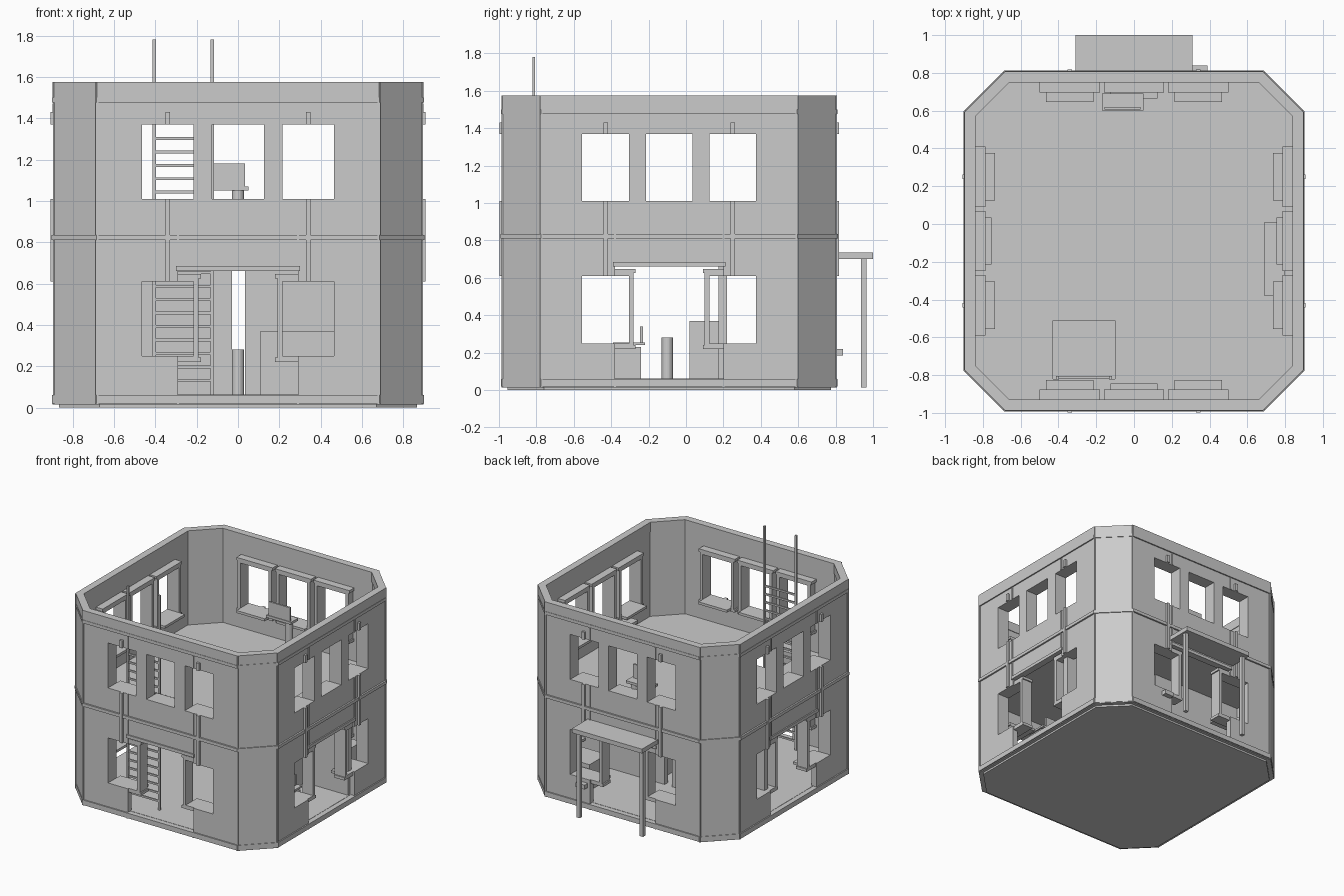
import bpy, bmesh
from math import pi
from mathutils import Matrix, Vector

if "Cube" in bpy.data.objects:
    bpy.data.objects.remove(bpy.data.objects["Cube"])

grey = bpy.data.materials.new("plain_grey")
grey.use_nodes = True
tone = (0.6, 0.6, 0.6, 1)
grey.diffuse_color = tone
grey.node_tree.nodes["Principled BSDF"].inputs["Base Color"].default_value = tone

CENTRE = Matrix.Translation((0, -0.09, 0))
HALF, CORNER, TOP, FLOOR2 = 0.89, 0.68, 1.575, 0.82


def finish(name, bm, matrix=None):
    bmesh.ops.recalc_face_normals(bm, faces=bm.faces)
    mesh = bpy.data.meshes.new(name)
    bm.to_mesh(mesh)
    bm.free()
    mesh.materials.append(grey)
    obj = bpy.data.objects.new(name, mesh)
    bpy.context.collection.objects.link(obj)
    if matrix:
        obj.matrix_world = matrix
    return obj


def add_box(bm, x0, x1, y0, y1, z0, z1):
    size = Matrix.Diagonal((x1 - x0, y1 - y0, z1 - z0, 1))
    mid = Matrix.Translation(((x0 + x1) / 2, (y0 + y1) / 2, (z0 + z1) / 2))
    bmesh.ops.create_cube(bm, size=1, matrix=mid @ size)


def boxes(name, items, matrix=None):
    bm = bmesh.new()
    for item in items:
        add_box(bm, *item)
    return finish(name, bm, matrix)


def cylinder(name, x, y, z0, z1, radius):
    bm = bmesh.new()
    bmesh.ops.create_cone(bm, cap_ends=True, segments=20, radius1=radius, radius2=radius,
                          depth=z1 - z0, matrix=Matrix.Translation((x, y, (z0 + z1) / 2)))
    return finish(name, bm)


def octagon(half):
    c = CORNER + (half - HALF) * 0.414
    pts = []
    for k in range(4):
        turn = Matrix.Rotation(k * pi / 2, 3, 'Z')
        pts += [turn @ Vector((-c, -half, 0)), turn @ Vector((c, -half, 0))]
    return pts


# Octagonal band with an open middle
def ring(name, outer, inner, z0, z1):
    bm = bmesh.new()
    loops = [[bm.verts.new((p.x, p.y, z)) for p in octagon(h)]
             for h, z in ((outer, z0), (outer, z1), (inner, z1), (inner, z0))]
    for a, b in zip(loops, loops[1:] + loops[:1]):
        for i in range(8):
            j = (i + 1) % 8
            bm.faces.new((a[i], a[j], b[j], b[i]))
    return finish(name, bm, CENTRE)


def slab(name, half, z0, z1):
    bm = bmesh.new()
    face = bm.faces.new([bm.verts.new((p.x, p.y, z0)) for p in octagon(half)])
    new = bmesh.ops.extrude_face_region(bm, geom=[face])["geom"]
    bmesh.ops.translate(bm, vec=(0, 0, z1 - z0), verts=[v for v in new if isinstance(v, bmesh.types.BMVert)])
    return finish(name, bm, CENTRE)


# Wall sheet with rectangular openings, thickened inwards
WINDOWS = [(u, z) for z in (0.25, 1.01) for u in (-0.34, 0, 0.34) if u or z > 1]
OPENINGS = [(u - 0.125, u + 0.125, z, z + 0.36) for u, z in WINDOWS]
OPENINGS.append((-0.29, 0.29, 0.06, 0.66))


def wall(name, matrix):
    us = sorted({-CORNER, CORNER} | {round(v, 3) for o in OPENINGS for v in o[:2]})
    zs = sorted({0.015, TOP} | {round(v, 3) for o in OPENINGS for v in o[2:]})
    bm = bmesh.new()
    grid = {(u, z): bm.verts.new((u, -HALF, z)) for u in us for z in zs}
    for u0, u1 in zip(us, us[1:]):
        for z0, z1 in zip(zs, zs[1:]):
            um, zm = (u0 + u1) / 2, (z0 + z1) / 2
            if not any(a < um < b and c < zm < d for a, b, c, d in OPENINGS):
                bm.faces.new([grid[k] for k in ((u0, z0), (u1, z0), (u1, z1), (u0, z1))])
    bmesh.ops.delete(bm, geom=[v for v in bm.verts if not v.link_faces], context='VERTS')
    obj = finish(name, bm, matrix)
    mod = obj.modifiers.new("thickness", 'SOLIDIFY')
    mod.thickness = 0.045
    # Facing outwards is local -y
    if obj.data.polygons[0].normal.y > 0:
        obj.data.flip_normals()
    mod.offset = -1


# Window lining: jambs, head, sill and a deeper inner shelf
def window_frame(u, z):
    out, inn = -HALF + 0.01, -0.785
    parts = [(u + s * 0.1375 - 0.0125, u + s * 0.1375 + 0.0125, out, inn, z - 0.01, z + 0.38) for s in (-1, 1)]
    for z0 in (z - 0.03, z + 0.375):
        parts.append((u - 0.16, u + 0.16, out, inn, z0, z0 + 0.022))
    depth = -0.735 if u else -0.755
    parts.append((u - 0.125, u + 0.125, out, depth, z - 0.02, z))
    parts.append((u - 0.125, u + 0.125, out, inn, z + 0.36, z + 0.375))
    return parts


for k, side in enumerate(("front", "left", "back", "right")):
    turn = CENTRE @ Matrix.Rotation(k * pi / 2, 4, 'Z')
    wall(side + "_wall", turn)
    boxes(side + "_window_frames", [b for w in WINDOWS for b in window_frame(*w)], turn)
    # Seams, thin uprights and door header
    trim = []
    for s in (-1, 1):
        for z0, z1 in ((0.015, 0.06), (0.69, 1.01), (1.37, 1.47), (1.5, TOP)):
            trim.append((s * 0.29 - 0.005, s * 0.29 + 0.005, -HALF - 0.007, -HALF, z0, z1))
        for z0, z1 in ((0.61, 1.01), (1.37, 1.43)):
            trim.append((s * 0.34 - 0.012, s * 0.34 + 0.012, -HALF - 0.018, -HALF, z0, z1))
        trim.append((s * 0.683 - 0.007, s * 0.683 + 0.007, -HALF - 0.006, -HALF + 0.01, 0.015, TOP))
    trim.append((-0.3, 0.3, -HALF - 0.01, -HALF + 0.045, 0.66, 0.685))
    boxes(side + "_trim", trim, turn)
    # Corner panel across the chamfer
    dist = (HALF + CORNER) / 2 ** 0.5
    width = (HALF - CORNER) / 2 ** 0.5
    diag = CENTRE @ Matrix.Rotation(k * pi / 2 + pi / 4, 4, 'Z')
    boxes(side + "_corner_panel", [(-width, width, -dist - 0.006, -dist + 0.045, 0.015, TOP)], diag)

# Bands and floors
ring("base_band", 0.9, 0.86, 0.02, 0.06)
ring("middle_band", 0.903, 0.86, 0.81, 0.835)
ring("upper_band", 0.9, 0.86, 1.475, 1.5)
ring("top_cap", 0.897, 0.84, 1.5, TOP + 0.001)
slab("base_plate", 0.865, 0, 0.02)
slab("ground_floor", 0.86, 0.02, 0.062)

# Upper floor with a square hatch for the ladder
upper = slab("upper_floor", 0.86, 0.78, FLOOR2)
hatch = boxes("hatch_cutter", [(-0.43, -0.1, -0.82, -0.51, 0.7, 0.9)])
hatch.hide_render = True
hatch.hide_set(True)
cut = upper.modifiers.new("hatch", 'BOOLEAN')
cut.operation, cut.object, cut.solver = 'DIFFERENCE', hatch, 'EXACT'

# Ladder
ladder = [(x - 0.008, x + 0.008, -0.822, -0.806, 0.062, 1.78) for x in (-0.405, -0.125)]
ladder += [(-0.405, -0.125, -0.82, -0.808, z, z + 0.014) for z in (0.125 + 0.065 * i for i in range(19))]
boxes("ladder", ladder)

# Back canopy, posts and small ledge
boxes("canopy", [(-0.31, 0.31, 0.8, 1.0, 0.7, 0.735)])
boxes("canopy_posts", [(x - 0.015, x + 0.015, 0.935, 0.965, 0.015, 0.7) for x in (-0.28, 0.28)])
boxes("back_ledge", [(0.31, 0.39, 0.79, 0.84, 0.185, 0.22)])

# Ground floor rooms and furniture
boxes("rear_partition", [(-0.85, -0.03, 0.175, 0.22, 0.06, 0.78), (0.035, 0.85, 0.175, 0.22, 0.06, 0.78)])
boxes("counter", [(0.11, 0.47, 0.02, 0.175, 0.06, 0.37)])
boxes("side_bench", [(0.5, 0.72, -0.39, -0.24, 0.06, 0.23)])
boxes("bench_back", [(0.5, 0.72, -0.39, -0.22, 0.24, 0.255), (0.54, 0.68, -0.245, -0.23, 0.255, 0.34)])
boxes("rear_table", [(0.42, 0.66, 0.4, 0.62, 0.06, 0.27)])
cylinder("stool_post", 0, -0.1, 0.06, 0.28, 0.03)

# Upper floor furniture
cylinder("seat_post", 0, 0.645, FLOOR2, 1.05, 0.03)
boxes("seat", [(-0.17, 0.05, 0.6, 0.69, 1.05, 1.07), (-0.155, 0.035, 0.605, 0.62, 1.07, 1.18)])
boxes("wall_shelf", [(0.69, 0.8, -0.38, 0.01, 0.95, 0.975)])
